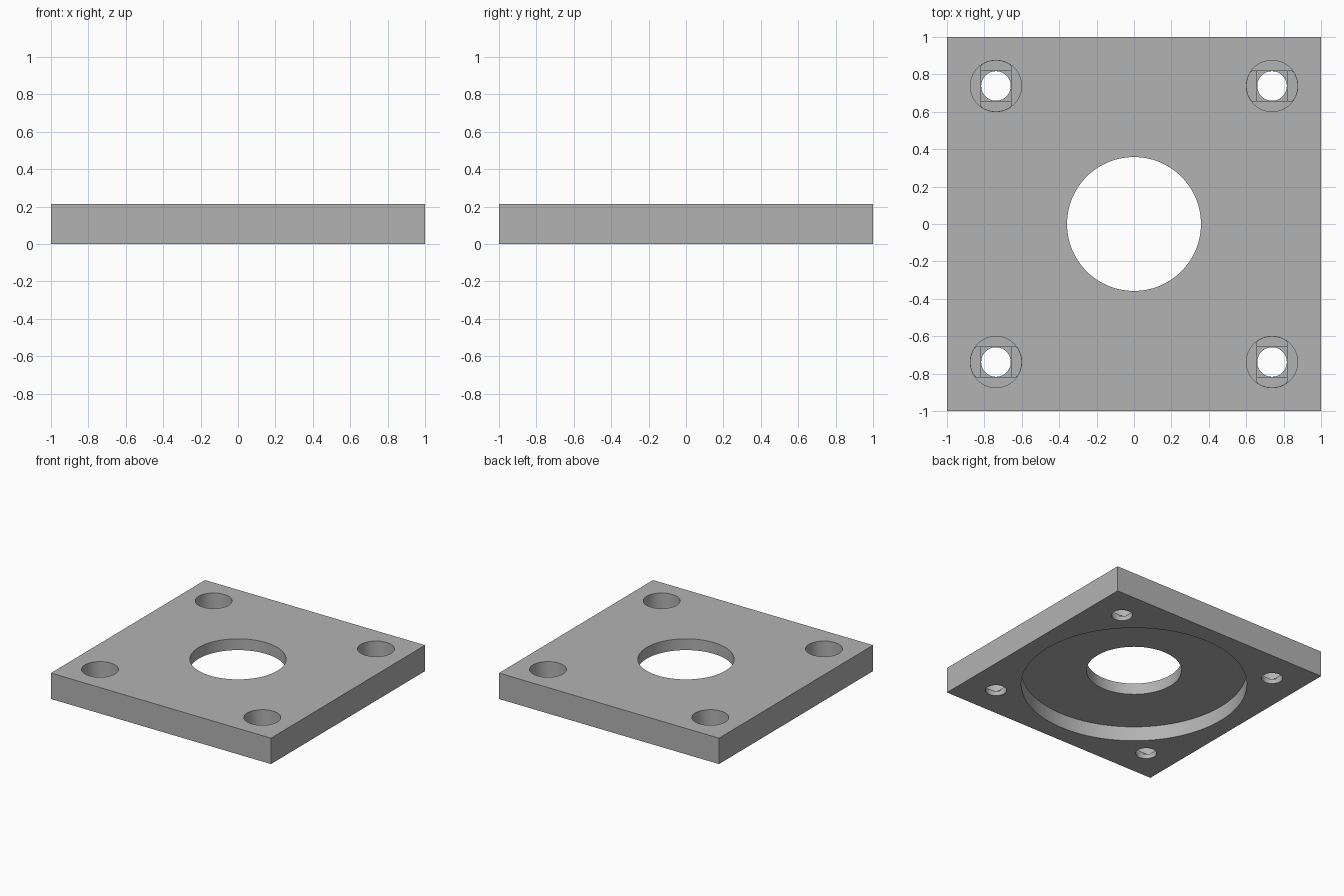
import bpy
import bmesh
import math

cube = bpy.data.objects.get("Cube")
if cube:
    bpy.data.objects.remove(cube, do_unlink=True)

# Single plain grey
grey = bpy.data.materials.new("plain grey")
grey.use_nodes = True
colour = (0.45, 0.45, 0.45, 1.0)
grey.diffuse_color = colour
grey.node_tree.nodes["Principled BSDF"].inputs["Base Color"].default_value = colour

THICK = 0.213
SPACING = 0.738      # screw hole offset from centre
SCREW = 0.08         # screw hole radius
HEAD = 0.137         # counterbore radius


def circle(radius, count):
    return [(radius * math.cos(math.tau * i / count),
             radius * math.sin(math.tau * i / count)) for i in range(count)]


def square(half):
    return [(-half, -half), (half, -half), (half, half), (-half, half)]


def slot(radius, half):
    """Circle with two opposite sides cut flat."""
    return [(x, max(-half, min(half, y))) for x, y in circle(radius, 64)]


def prism(name, outline, z0, z1, centre=(0, 0), turn=0.0):
    """Extrude an outline from z0 to z1, turned and moved in plan."""
    c, s = math.cos(turn), math.sin(turn)
    bm = bmesh.new()
    verts = [bm.verts.new((centre[0] + x * c - y * s,
                           centre[1] + x * s + y * c, z0)) for x, y in outline]
    base = bm.faces.new(verts)
    top = bmesh.ops.extrude_face_region(bm, geom=[base])["geom"]
    bmesh.ops.translate(bm, vec=(0, 0, z1 - z0),
                        verts=[v for v in top if isinstance(v, bmesh.types.BMVert)])
    bmesh.ops.recalc_face_normals(bm, faces=bm.faces)
    mesh = bpy.data.meshes.new(name)
    bm.to_mesh(mesh)
    bm.free()
    mesh.materials.append(grey)
    obj = bpy.data.objects.new(name, mesh)
    bpy.context.collection.objects.link(obj)
    return obj


plate = prism("mounting_plate", square(1.0), 0, THICK)
above = THICK + 0.1

# Central bore and the wide round recess underneath
cutters = [
    prism("recess_cutter", circle(0.85, 128), -0.1, 0.12),
    prism("bore_cutter", circle(0.358, 128), 0.06, above),
]

# Counterbored corner holes, stepping from round to slot to square to round
for i in range(4):
    turn = i * math.pi / 2
    a = turn + math.pi / 4
    centre = (SPACING * math.sqrt(2) * math.cos(a), SPACING * math.sqrt(2) * math.sin(a))
    cutters += [
        prism("head_cutter", circle(HEAD, 64), 0.057, above, centre, turn),
        prism("slot_cutter", slot(HEAD - 0.001, SCREW), 0.047, 0.07, centre, turn),
        prism("square_cutter", square(SCREW - 0.0005), 0.038, 0.06, centre, turn),
        prism("screw_cutter", circle(SCREW - 0.001, 48), -0.1, 0.05, centre, turn),
    ]

# Cut everything out, then discard the cutters
bpy.context.view_layer.objects.active = plate
for cutter in cutters:
    cutter.hide_render = True
    mod = plate.modifiers.new("cut", "BOOLEAN")
    mod.operation = "DIFFERENCE"
    mod.solver = "EXACT"
    mod.object = cutter
    bpy.ops.object.modifier_apply(modifier=mod.name)
    bpy.data.objects.remove(cutter, do_unlink=True)

# Smooth walls with crisp rims
for obj in bpy.context.selected_objects:
    obj.select_set(False)
plate.select_set(True)
bpy.ops.object.shade_smooth_by_angle(angle=math.radians(30))
